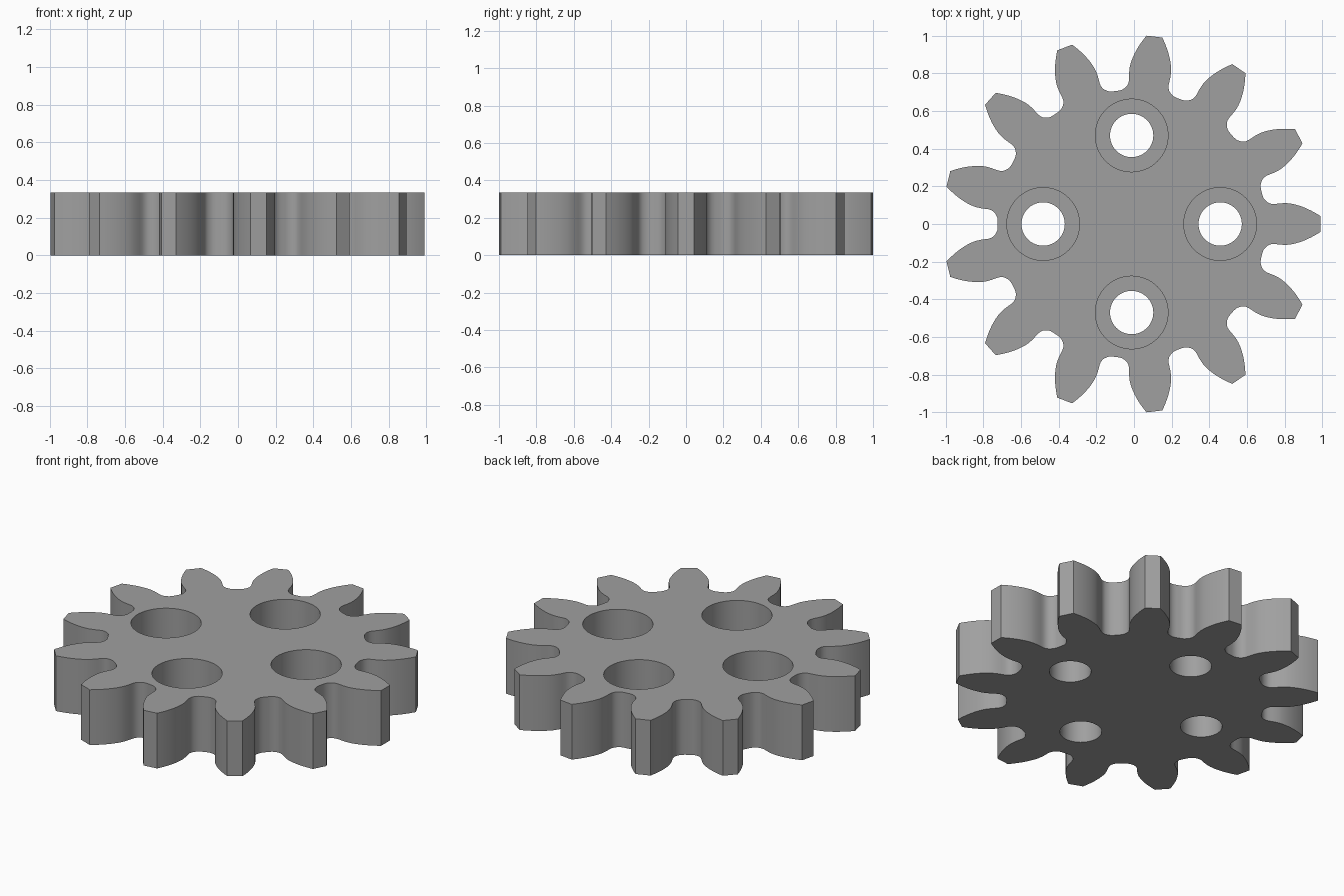
import bpy, bmesh, math
from mathutils import Vector

if "Cube" in bpy.data.objects:
    bpy.data.objects.remove(bpy.data.objects["Cube"])

TEETH = 13
HEIGHT = 0.335
TIP_R, PITCH_R = 1.003, 0.869
BASE_R = PITCH_R * math.cos(math.radians(20))
ROOT_R = 0.711
CX = -0.0125                      # gear axis, so the outline is centred on x
BOLT_R, HOLE_R, BORE_R, BORE_FLOOR = 0.47, 0.115, 0.193, 0.135

steel = bpy.data.materials.new("steel grey")
steel.diffuse_color = (0.35, 0.35, 0.35, 1)
steel.use_nodes = True
steel.node_tree.nodes["Principled BSDF"].inputs["Base Color"].default_value = steel.diffuse_color


def make_object(name, bm):
    bmesh.ops.recalc_face_normals(bm, faces=bm.faces)
    mesh = bpy.data.meshes.new(name)
    bm.to_mesh(mesh)
    bm.free()
    mesh.materials.append(steel)
    obj = bpy.data.objects.new(name, mesh)
    bpy.context.collection.objects.link(obj)
    return obj


def involute(angle):
    return math.tan(angle) - angle


def half_tooth():
    """Points of one flank as (along, across), from gap centre to tip."""
    gap = math.pi / TEETH
    pts = [(ROOT_R * math.cos(a), ROOT_R * math.sin(a)) for a in (gap, gap * 0.92)]
    # root fillet and slight undercut
    pts += [(0.700, 0.138), (0.709, 0.127), (0.718, 0.118), (0.729, 0.111),
            (0.742, 0.107), (0.757, 0.106), (0.775, 0.108), (0.795, 0.110)]
    # involute flank
    base_half = math.pi / (2 * TEETH) + involute(math.radians(20))
    for i in range(13):
        r = BASE_R + (TIP_R - BASE_R) * i / 12
        a = base_half - involute(math.acos(min(1, BASE_R / r)))
        pts.append((r * math.cos(a), r * math.sin(a)))
    return pts


# Toothed body: repeat the mirrored flank round the axis and extrude
flank = half_tooth()
tooth = [(u, -v) for u, v in flank] + [(u, v) for u, v in reversed(flank[1:])]
bm = bmesh.new()
ring = []
for k in range(TEETH):
    a = math.tau * k / TEETH
    c, s = math.cos(a), math.sin(a)
    ring += [bm.verts.new((CX + u * c - v * s, u * s + v * c, 0)) for u, v in tooth]
bottom = bm.faces.new(ring)
top = bmesh.ops.extrude_face_region(bm, geom=[bottom], use_keep_orig=True)["geom"]
bmesh.ops.translate(bm, vec=(0, 0, HEIGHT),
                    verts=[g for g in top if isinstance(g, bmesh.types.BMVert)])
gear = make_object("gear_body", bm)

# Stepped counterbore cutters: narrow through hole, wide upper bore
SEG = 64
steps = [(HOLE_R, -0.1), (HOLE_R, BORE_FLOOR), (BORE_R, BORE_FLOOR), (BORE_R, HEIGHT + 0.1)]
for k in range(4):
    a = math.pi / 2 * k
    centre = Vector((CX + BOLT_R * math.cos(a), BOLT_R * math.sin(a), 0))
    bm = bmesh.new()
    rings = [[bm.verts.new(centre + Vector((r * math.cos(math.tau * i / SEG),
                                            r * math.sin(math.tau * i / SEG), z)))
              for i in range(SEG)] for r, z in steps]
    for lo, hi in zip(rings, rings[1:]):
        for i in range(SEG):
            j = (i + 1) % SEG
            bm.faces.new((lo[i], lo[j], hi[j], hi[i]))
    bm.faces.new(rings[0])
    bm.faces.new(rings[-1])
    cutter = make_object("bolt_hole_cutter", bm)
    cutter.hide_render = True

    bpy.context.view_layer.objects.active = gear
    mod = gear.modifiers.new("bolt hole", "BOOLEAN")
    mod.operation = "DIFFERENCE"
    mod.solver = "EXACT"
    mod.object = cutter
    bpy.ops.object.modifier_apply(modifier=mod.name)
    bpy.data.objects.remove(cutter)

# Smooth flanks and bores, crisp rims
bpy.ops.object.select_all(action="DESELECT")
gear.select_set(True)
bpy.context.view_layer.objects.active = gear
bpy.ops.object.shade_smooth_by_angle(angle=math.radians(30))
